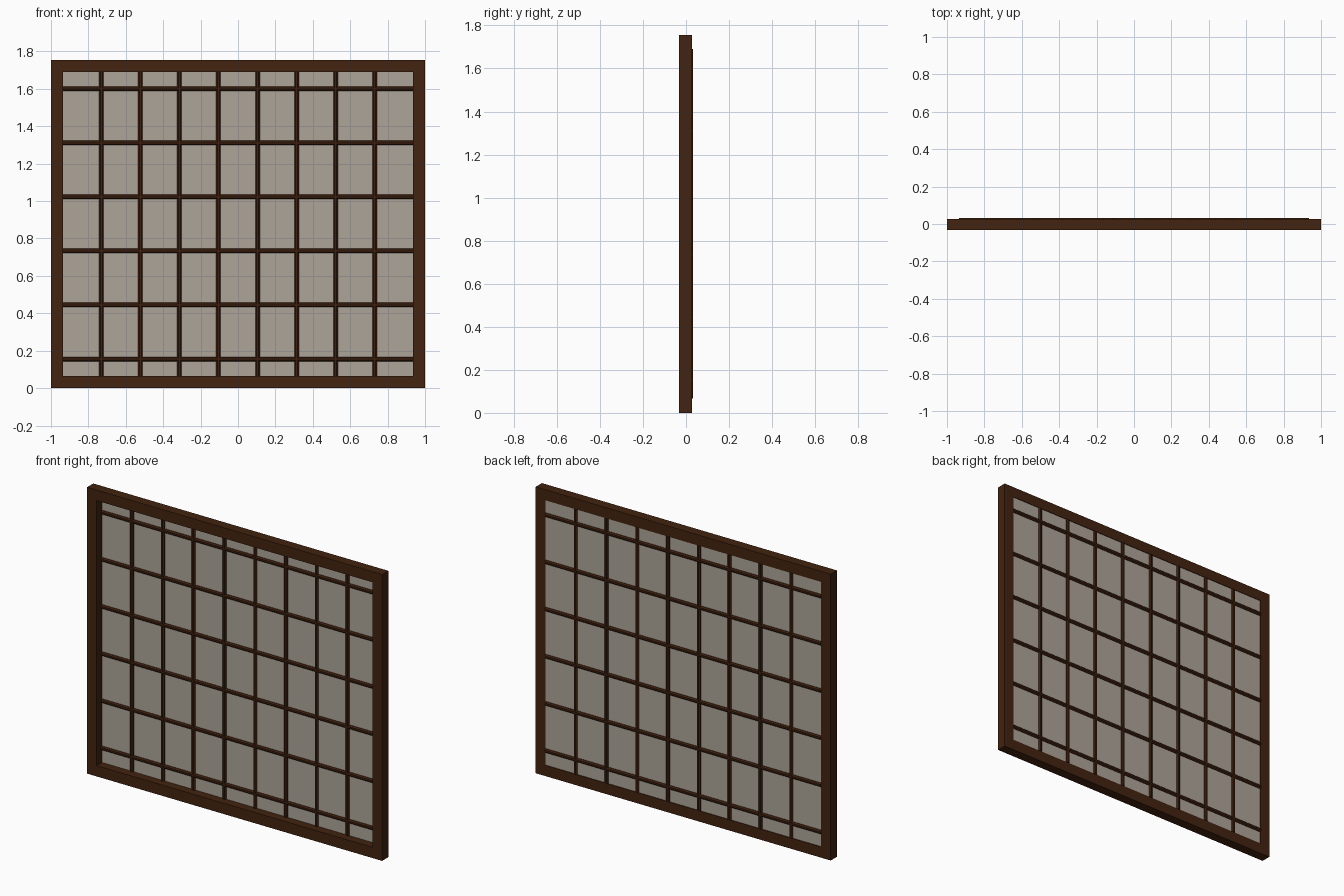
import bpy, bmesh, math
from mathutils import Matrix, Vector

if "Cube" in bpy.data.objects:
    bpy.data.objects.remove(bpy.data.objects["Cube"])


def material(name, rgb):
    m = bpy.data.materials.new(name)
    m.diffuse_color = (*rgb, 1.0)
    m.use_nodes = True
    m.node_tree.nodes["Principled BSDF"].inputs["Base Color"].default_value = m.diffuse_color
    return m


WOOD = material("dark wood", (0.056, 0.017, 0.005))
BAR_WOOD = material("lattice wood", (0.050, 0.015, 0.005))
PAPER = material("paper", (0.42, 0.375, 0.315))

W, H = 1.0, 1.755             # half width, height
IX, Z0, Z1 = 0.935, 0.066, 1.69   # opening
BAR_Y, BAR_R = 0.021, 0.012   # lattice depth and radius


def finish(bm, name, mat):
    bmesh.ops.recalc_face_normals(bm, faces=bm.faces)
    me = bpy.data.meshes.new(name)
    bm.to_mesh(me)
    bm.free()
    me.materials.append(mat)
    ob = bpy.data.objects.new(name, me)
    bpy.context.collection.objects.link(ob)
    return ob


def box(name, lo, hi, mat):
    lo, hi = Vector(lo), Vector(hi)
    bm = bmesh.new()
    bmesh.ops.create_cube(bm, size=1, matrix=Matrix.Translation((lo + hi) / 2)
                          @ Matrix.Diagonal((*(hi - lo), 1)))
    return finish(bm, name, mat)


def bar(name, centre, length, horizontal):
    # eight-sided bar with a flat face to the front
    bm = bmesh.new()
    turn = Matrix.Rotation(math.pi / 8, 4, 'Z')
    if horizontal:
        turn = Matrix.Rotation(math.pi / 2, 4, 'Y') @ turn
    r = BAR_R / math.cos(math.pi / 8)
    bmesh.ops.create_cone(bm, cap_ends=True, segments=8, radius1=r, radius2=r,
                          depth=length, matrix=Matrix.Translation(centre) @ turn)
    return finish(bm, name, BAR_WOOD)


# outer frame: one ring with square opening
bm = bmesh.new()
outer = [(-W, 0), (W, 0), (W, H), (-W, H)]
inner = [(-IX, Z0), (IX, Z0), (IX, Z1), (-IX, Z1)]
rings = [[bm.verts.new((x, y, z)) for x, z in loop]
         for loop, y in ((outer, -0.033), (inner, -0.033), (inner, 0.027), (outer, 0.027))]
for k in range(4):
    a, b = rings[k], rings[(k + 1) % 4]
    for i in range(4):
        j = (i + 1) % 4
        bm.faces.new((a[i], a[j], b[j], b[i]))
finish(bm, "frame", WOOD)

# paper sheet behind and between the bars
box("paper_sheet", (-IX, BAR_Y - 0.002, Z0), (IX, BAR_Y + 0.002, Z1), PAPER)

# lattice
zc = (Z0 + Z1) / 2
for i in range(8):
    bar("vertical_bar", ((i - 3.5) * 0.2087, BAR_Y, zc), Z1 - Z0, False)
for i in range(6):
    bar("horizontal_bar", (0, BAR_Y, zc + (i - 2.5) * 0.289), 2 * IX, True)
